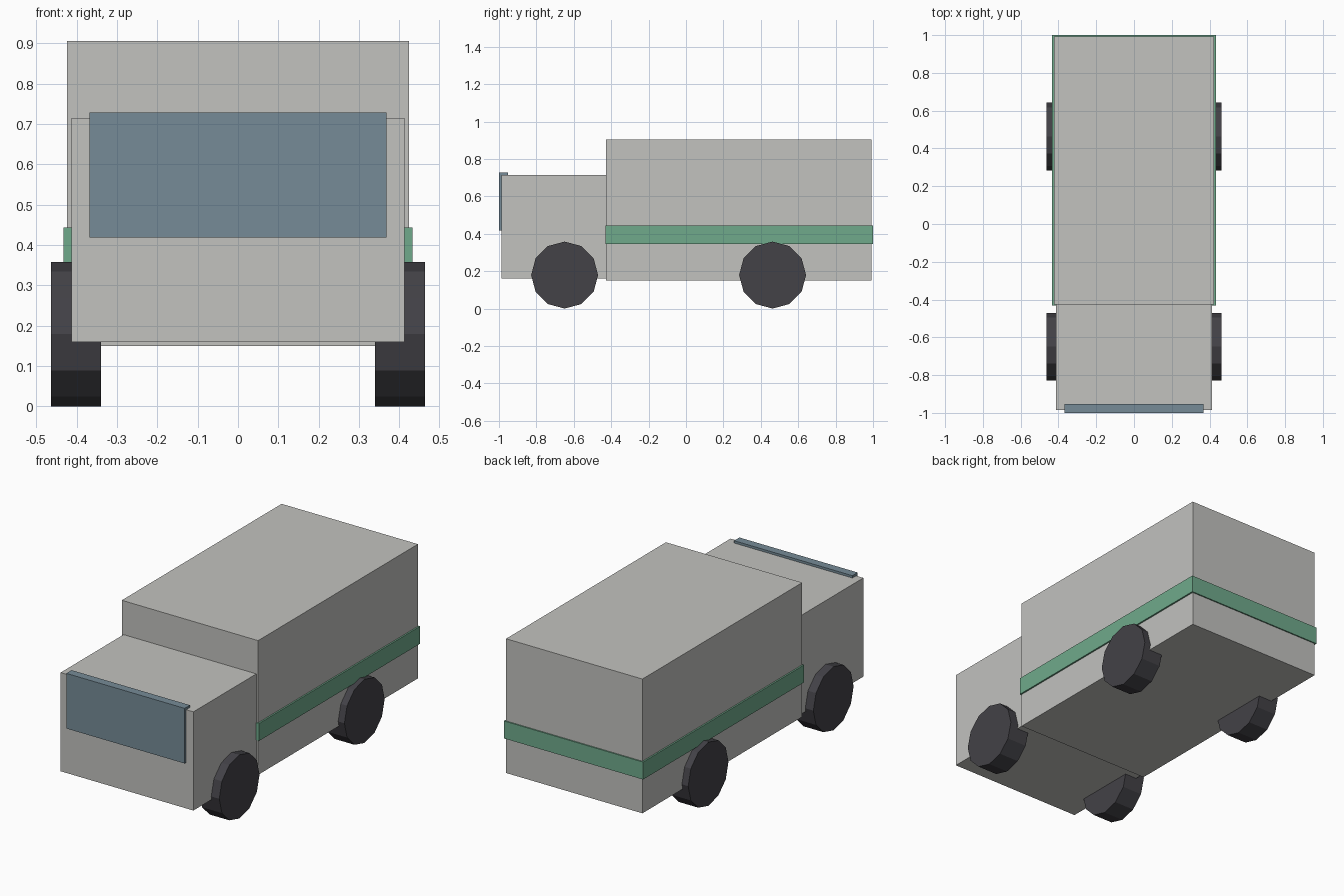
import bpy
import math

cube = bpy.data.objects.get("Cube")
if cube:
    bpy.data.objects.remove(cube, do_unlink=True)


def make_material(name, rgb):
    mat = bpy.data.materials.new(name)
    mat.use_nodes = True
    colour = (*rgb, 1.0)
    mat.diffuse_color = colour
    bsdf = next(n for n in mat.node_tree.nodes if n.type == 'BSDF_PRINCIPLED')
    bsdf.inputs["Base Color"].default_value = colour
    return mat


paint = make_material("warm grey paint", (0.54, 0.54, 0.52))
green = make_material("green stripe", (0.16, 0.40, 0.26))
glass = make_material("blue grey glass", (0.18, 0.26, 0.31))
rubber = make_material("dark rubber", (0.056, 0.054, 0.063))


def finish(name, mat):
    obj = bpy.context.object
    obj.name = obj.data.name = name
    bpy.ops.object.transform_apply(location=False, rotation=True, scale=True)
    obj.data.materials.append(mat)
    return obj


def box(name, half_width, y0, y1, z0, z1, mat):
    bpy.ops.mesh.primitive_cube_add(size=1, location=(0, (y0 + y1) / 2, (z0 + z1) / 2))
    bpy.context.object.scale = (2 * half_width, y1 - y0, z1 - z0)
    return finish(name, mat)


# Body
box("cargo_box", 0.424, -0.427, 0.993, 0.15, 0.905, paint)
box("cab", 0.413, -0.986, -0.42, 0.16, 0.715, paint)

# Stripe band wrapping the cargo box
box("side_stripe", 0.433, -0.431, 1.0, 0.345, 0.443, green)

# Windshield
box("windshield", 0.368, -1.0, -0.953, 0.418, 0.728, glass)

# Wheels: twelve-sided, with a corner at the top
RADIUS, INNER, OUTER = 0.179, 0.34, 0.463
for end, y in (("front", -0.649), ("rear", 0.463)):
    for side, sign in (("left", 1), ("right", -1)):
        bpy.ops.mesh.primitive_cylinder_add(
            vertices=12, radius=RADIUS, depth=OUTER - INNER,
            location=(sign * (INNER + OUTER) / 2, y, RADIUS),
            rotation=(0, math.pi / 2, 0))
        finish(f"{end}_{side}_wheel", rubber)
